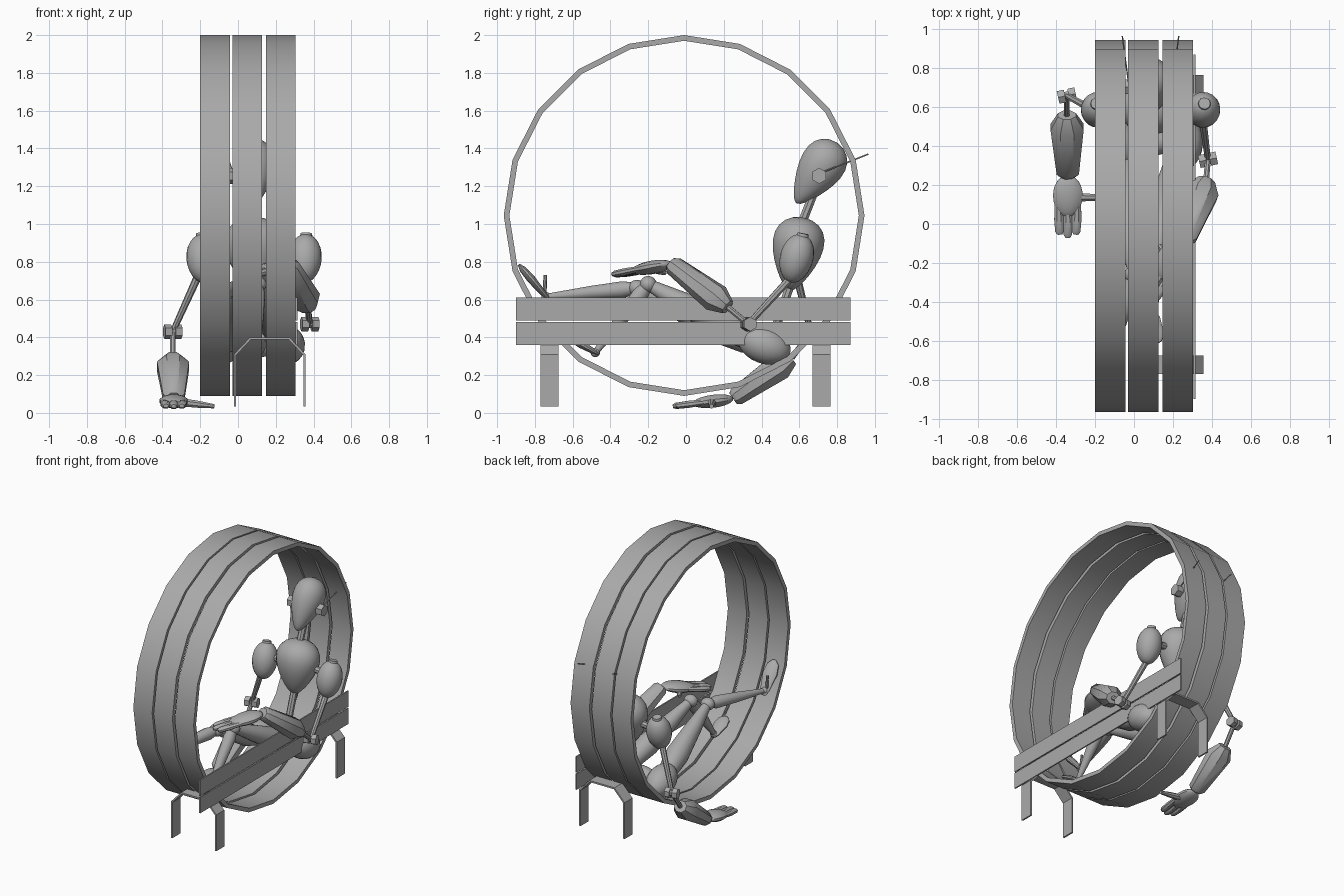
import bpy, bmesh, math
from mathutils import Vector

old = bpy.data.objects.get("Cube")
if old:
    bpy.data.objects.remove(old)

grey = bpy.data.materials.new("plain grey")
grey.use_nodes = True
grey.diffuse_color = (0.4, 0.4, 0.4, 1)
grey.node_tree.nodes["Principled BSDF"].inputs["Base Color"].default_value = (0.4, 0.4, 0.4, 1)


def finish(name, bm, angle=35):
    bmesh.ops.recalc_face_normals(bm, faces=bm.faces)
    mesh = bpy.data.meshes.new(name)
    bm.to_mesh(mesh)
    bm.free()
    mesh.materials.append(grey)
    ob = bpy.data.objects.new(name, mesh)
    bpy.context.collection.objects.link(ob)
    bpy.ops.object.select_all(action='DESELECT')
    ob.select_set(True)
    bpy.context.view_layer.objects.active = ob
    bpy.ops.object.shade_smooth_by_angle(angle=math.radians(angle))
    return ob


def side_of(d):
    s = d.cross(Vector((0, 0, 1)))
    return s.normalized() if s.length > 0.01 else Vector((1, 0, 0))


def lathe(name, a, b, profile, sides=16, wide=1.0, deep=1.0):
    """Turned shape from a to b; profile holds (fraction along, radius)."""
    a, b = Vector(a), Vector(b)
    d = b - a
    u = side_of(d.normalized())
    w = d.normalized().cross(u)
    bm = bmesh.new()
    rings = []
    for t, r in profile:
        ring = []
        for i in range(sides):
            ang = math.tau * (i + 0.5) / sides
            ring.append(bm.verts.new(a + d * t + u * (r * wide * math.cos(ang))
                                     + w * (r * deep * math.sin(ang))))
        rings.append(ring)
    for p, q in zip(rings, rings[1:]):
        for i in range(sides):
            j = (i + 1) % sides
            bm.faces.new((p[i], p[j], q[j], q[i]))
    bm.faces.new(rings[0])
    bm.faces.new(rings[-1])
    return finish(name, bm)


def egg(name, a, b, r, taper=0.0, wide=1.0, deep=1.0, sides=20):
    """Rounded body, fatter toward a when taper is positive."""
    prof = []
    for i in range(13):
        th = 0.04 + (math.pi - 0.08) * i / 12
        t = (1 - math.cos(th)) / 2
        prof.append((t, r * math.sin(th) * (1 - taper * (t - 0.3))))
    return lathe(name, a, b, prof, sides, wide, deep)


def rod(name, a, b, r, r2=None, sides=8):
    return lathe(name, a, b, [(0, r), (1, r if r2 is None else r2)], sides)


def box(name, lo, hi):
    bm = bmesh.new()
    bmesh.ops.create_cube(bm, size=1)
    for v in bm.verts:
        v.co = [l + (c + 0.5) * (h - l) for l, h, c in zip(lo, hi, v.co)]
    return finish(name, bm)


# Big wheel of three bands
def band(name, x0, x1, n=20, outer=0.955, inner=0.925):
    bm = bmesh.new()
    loops = []
    for x, r in ((x0, outer), (x1, outer), (x1, inner), (x0, inner)):
        loops.append([bm.verts.new((x, -0.01 + r * math.cos(math.tau * i / n),
                                    1.045 + r * math.sin(math.tau * i / n))) for i in range(n)])
    for k in range(4):
        p, q = loops[k], loops[(k + 1) % 4]
        for i in range(n):
            j = (i + 1) % n
            bm.faces.new((p[i], p[j], q[j], q[i]))
    finish(name, bm)


for label, x0 in (("right", -0.2), ("middle", -0.03), ("left", 0.147)):
    band("wheel_band_" + label, x0, x0 + 0.157)

# Side planks and bent strap legs
box("upper_plank", (0.305, -0.9, 0.49), (0.315, 0.87, 0.61))
box("lower_plank", (0.305, -0.9, 0.36), (0.315, 0.87, 0.48))


def strap_leg(name, y0, y1):
    outer = [(0.19, 0.035), (0.19, 0.31), (0.105, 0.4)]
    inner = [(0.178, 0.035), (0.178, 0.305), (0.1, 0.388)]
    path = [outer + [(-x, z) for x, z in reversed(outer)],
            inner + [(-x, z) for x, z in reversed(inner)]]
    bm = bmesh.new()
    rows = [[bm.verts.new((0.168 + x, y, z)) for x, z in line]
            for line, y in ((path[0], y0), (path[0], y1), (path[1], y1), (path[1], y0))]
    for k in range(4):
        p, q = rows[k], rows[(k + 1) % 4]
        for i in range(5):
            bm.faces.new((p[i], p[i + 1], q[i + 1], q[i]))
    for end in (0, -1):
        bm.faces.new([row[end] for row in rows])
    finish(name, bm, 20)


strap_leg("front_strap_leg", -0.77, -0.675)
strap_leg("back_strap_leg", 0.67, 0.765)

# Head, neck, trunk
MID = 0.085
egg("head", (MID, 0.8, 1.43), (MID, 0.585, 1.11), 0.132, 0.75, wide=0.92)
rod("neck", (MID, 0.69, 1.2), (MID, 0.6, 0.97), 0.025)
egg("chest", (MID, 0.62, 1.035), (MID, 0.55, 0.65), 0.15, 0.7, wide=1.15)
rod("spine", (MID, 0.56, 0.7), (MID, 0.45, 0.38), 0.025)
egg("pelvis", (MID - 0.13, 0.42, 0.36), (MID + 0.13, 0.42, 0.36), 0.07)

for label, s in (("right", -1), ("left", 1)):
    x = MID + s * 0.13
    rod(label + "_ear", (x - s * 0.035, 0.705, 1.255), (x + s * 0.015, 0.705, 1.255), 0.042, sides=6)
    rod(label + "_antenna", (x - s * 0.02, 0.7, 1.265), (x + s * 0.015, 0.965, 1.37), 0.004, sides=6)
    x = MID + s * 0.265
    egg(label + "_shoulder", (x + s * 0.01, 0.62, 0.945), (x, 0.55, 0.69), 0.09, 0.1)
    rod(label + "_shoulder_cap", (x + s * 0.01, 0.61, 0.9), (x + s * 0.012, 0.62, 0.95), 0.04, 0.03, 12)
    rod(label + "_collar", (MID, 0.6, 0.87), (x, 0.6, 0.84), 0.025)
    egg(label + "_hip", (MID + s * 0.16, 0.28, 0.41), (MID + s * 0.18, 0.55, 0.31), 0.1)


# Arms: thin bones, hex elbows, faceted forearms, fingered hands
def hand(name, wrist, tip, thumb):
    a, b = Vector(wrist), Vector(tip)
    d = b - a
    u = side_of(d.normalized())
    egg(name + "_palm", a, a + d * 0.68, 0.08, 0.1, deep=0.45, sides=12)
    for i, k in enumerate((-1, 0, 1)):
        base = a + d * 0.48 + u * (k * 0.048)
        end = a + d * (1 - 0.05 * abs(k)) + u * (k * 0.042)
        lathe("%s_finger_%d" % (name, i + 1), base, end,
              [(0, 0.022), (0.5, 0.027), (0.9, 0.024), (1, 0.014)], 8, deep=0.75)
    lathe(name + "_thumb", a + d * 0.35, thumb, [(0, 0.025), (0.6, 0.02), (1, 0.012)], 8)


def arm(name, shoulder, elbow, top, wrist, tip, thumb):
    rod(name + "_upper_arm", shoulder, elbow, 0.022, 0.016)
    e = Vector(elbow)
    out = Vector((0.045, 0.01, 0.0))
    rod(name + "_elbow_pin", e - out, e + out, 0.022)
    for k, off in enumerate((-0.6, 0.6)):
        c = e + out * off
        rod("%s_elbow_nut_%d" % (name, k + 1), c - out * 0.4, c + out * 0.4, 0.038, sides=6)
    rod(name + "_lower_bone", elbow, top, 0.016)
    lathe(name + "_forearm", top, wrist,
          [(0, 0.05), (0.2, 0.092), (0.95, 0.062), (1, 0.045)], 8, deep=0.85)
    hand(name + "_hand", wrist, tip, thumb)


arm("left", (0.35, 0.56, 0.72), (0.38, 0.33, 0.47), (0.37, 0.22, 0.56),
    (0.26, -0.08, 0.79), (0.06, -0.38, 0.73), (0.13, -0.11, 0.74))
arm("right", (-0.2, 0.58, 0.75), (-0.345, 0.66, 0.43), (-0.345, 0.56, 0.29),
    (-0.34, 0.25, 0.075), (-0.34, -0.07, 0.035), (-0.125, 0.135, 0.035))


# Legs
def leg(name, hip, knee, ankle, toe):
    lathe(name + "_thigh", hip, knee,
          [(0, 0.03), (0.12, 0.065), (0.35, 0.082), (0.7, 0.058), (1, 0.03)], 14)
    k = Vector(knee)
    off = Vector((0.05, 0, 0))
    egg(name + "_knee", k - off, k + off, 0.045)
    lathe(name + "_shin", knee, ankle, [(0, 0.03), (0.15, 0.045), (0.5, 0.036), (1, 0.016)], 12)
    a = Vector(ankle)
    egg(name + "_ankle", a - off * 0.5, a + off * 0.5, 0.025)
    lathe(name + "_foot", ankle, toe,
          [(-0.15, 0.018), (0, 0.035), (0.55, 0.055), (0.85, 0.045), (1, 0.015)], 12, deep=0.4)


leg("right", (-0.07, 0.4, 0.34), (0.0, -0.26, 0.66), (-0.14, -0.74, 0.615), (-0.12, -0.885, 0.785))
leg("left", (0.24, 0.4, 0.36), (0.1, -0.2, 0.68), (0.1, -0.48, 0.32), (0.1, -0.62, 0.4))
rod("right_heel_spur", (-0.15, -0.75, 0.61), (-0.16, -0.745, 0.73), 0.012, 0.009)
